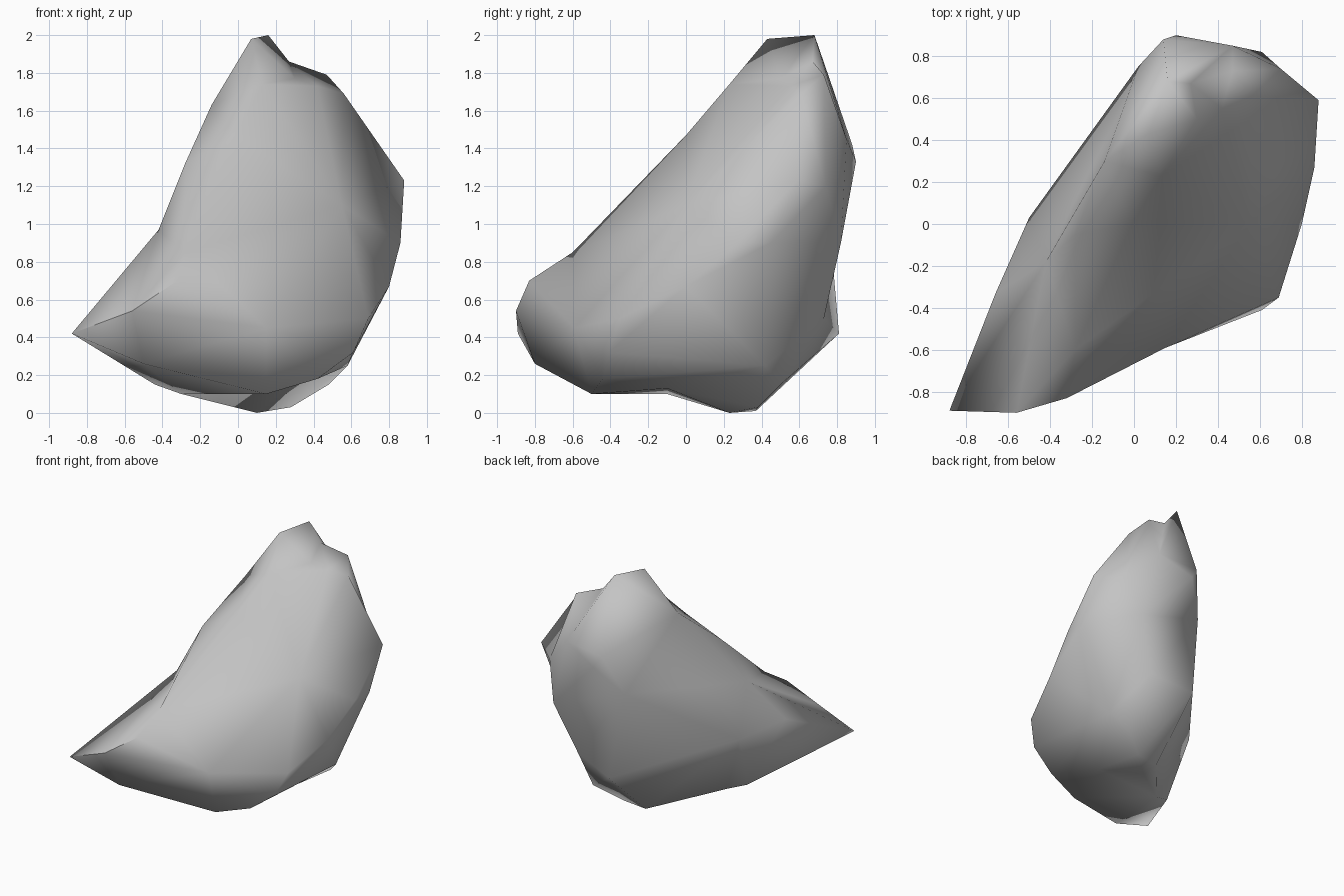
import bpy
import bmesh
import math
from mathutils import Matrix, Vector

default_cube = bpy.data.objects.get("Cube")
if default_cube:
    bpy.data.objects.remove(default_cube, do_unlink=True)

# Corner points of the boulder, grouped by the region they shape
summit = [(.07, .43, 1.98), (.16, .68, 2), (.27, .67, 1.86), (.47, .73, 1.79),
          (.56, .61, 1.69), (.3, .5, 1.77), (.42, .55, 1.73)]
pointed_toe = [(-.88, -.89, .42), (-.56, -.9, .54), (-.32, -.83, .7),
               (-.5, -.8, .26), (-.66, -.33, .67), (-.28, -.6, .85)]
left_ridge = [(-.42, -.18, .97), (-.28, -.05, 1.32), (-.14, .3, 1.63),
              (-.01, 0, 1.47), (.13, .23, 1.74)]
broad_face = [(.55, 0, 1.1), (.15, -.59, .45), (.69, -.35, .5),
              (.61, -.41, .32)]
outer_edge = [(.8, 0, .67), (.86, .27, .9), (.86, .45, .9), (.88, .59, 1.23)]
back_face = [(.7, .74, 1.2), (.47, .85, 1.45), (.61, .82, .9), (.2, .9, 1.33),
             (.14, .88, 1.42), (.02, .75, 1.1), (.12, .81, .42),
             (-.5, .03, .6), (.45, .73, .5)]
underside = [(.15, -.5, .1), (.42, -.44, .18), (-.44, -.15, .15),
             (-.3, -.1, .1), (.25, -.1, .13), (.1, .23, 0), (.1, .37, .01),
             (.28, .38, .03), (.48, .5, .15), (.58, .42, .25)]


def make_material(name, grey):
    material = bpy.data.materials.new(name)
    material.use_nodes = True
    colour = (grey, grey, grey, 1)
    material.diffuse_color = colour
    shader = material.node_tree.nodes["Principled BSDF"]
    shader.inputs["Base Color"].default_value = colour
    shader.inputs["Roughness"].default_value = .9
    return material


def skin_points(mesh, points, core, thin_direction):
    """Wrap a skin around the core, keeping shallow hollows between points."""
    bm = bmesh.new()
    true_position = {}
    fatten = Matrix.Scale(2, 3, thin_direction)
    # Hull a rounded copy of the points so hollow ones also join the surface
    for point in points:
        offset = fatten @ (Vector(point) - core)
        vert = bm.verts.new(offset.normalized() * offset.length ** .02)
        true_position[vert] = Vector(point)
    bmesh.ops.convex_hull(bm, input=bm.verts[:])
    # Return every corner to its real place
    for vert, position in true_position.items():
        vert.co = position
    loose = [vert for vert in bm.verts if not vert.link_faces]
    bmesh.ops.delete(bm, geom=loose, context="VERTS")
    bmesh.ops.recalc_face_normals(bm, faces=bm.faces[:])
    bm.to_mesh(mesh)
    bm.free()


# Boulder
boulder_mesh = bpy.data.meshes.new("boulder")
boulder = bpy.data.objects.new("boulder", boulder_mesh)
bpy.context.collection.objects.link(boulder)
regions = (summit, pointed_toe, left_ridge, broad_face, outer_edge,
           back_face, underside)
all_points = [point for region in regions for point in region]
skin_points(boulder_mesh, all_points, Vector((.08, .1, .75)),
            Vector((.48, -.66, .58)).normalized())
boulder_mesh.materials.append(make_material("stone grey", .55))

# Soft weathered shading with only the sharpest edges kept
bpy.ops.object.select_all(action="DESELECT")
boulder.select_set(True)
bpy.context.view_layer.objects.active = boulder
bpy.ops.object.shade_smooth_by_angle(angle=math.radians(75))
